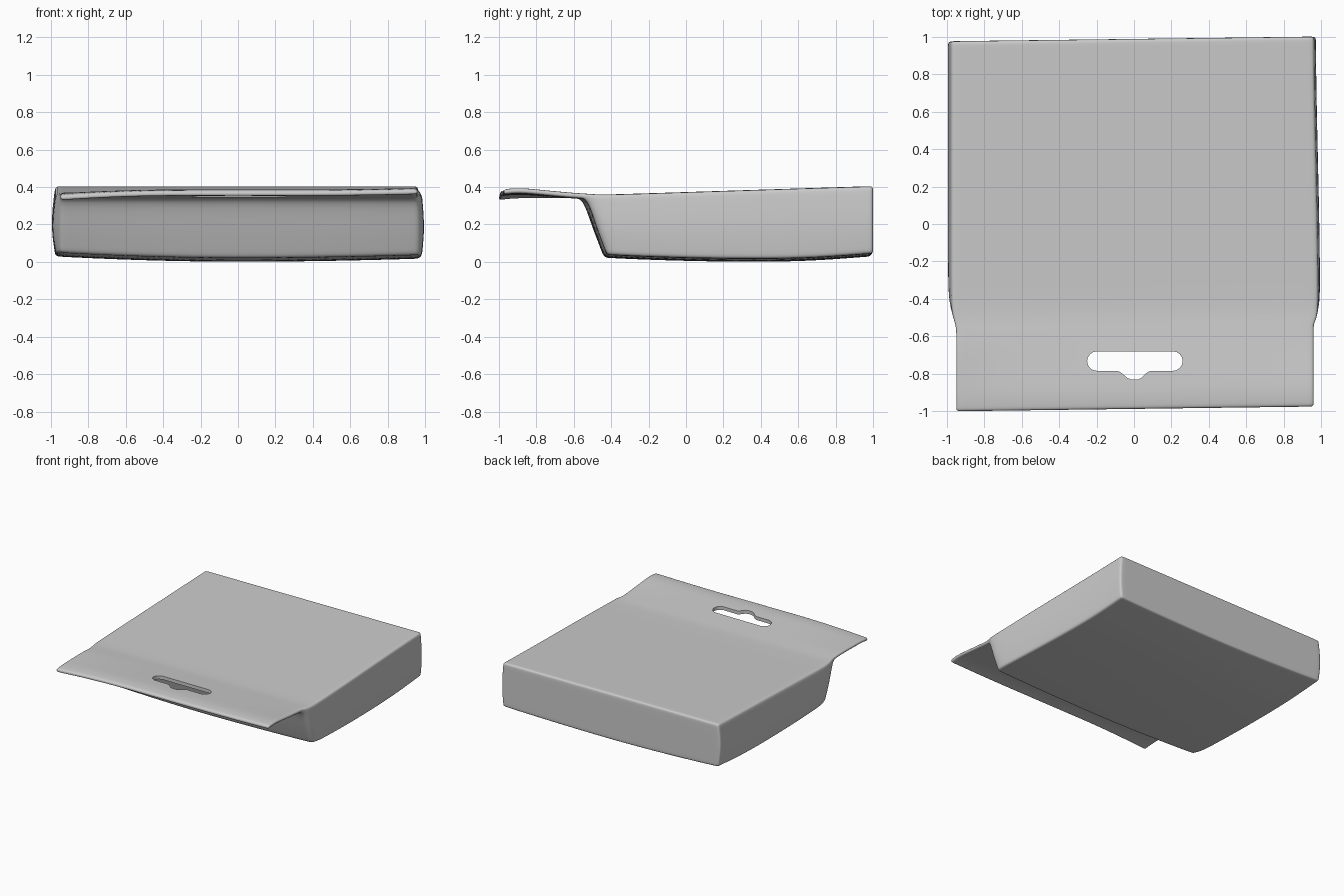
import bpy, bmesh, math

if "Cube" in bpy.data.objects:
    bpy.data.objects.remove(bpy.data.objects["Cube"])

US = [-1, -0.965, -0.8, -0.5, -0.2, 0, 0.2, 0.5, 0.8, 0.965, 1]
YS = [-0.988, -0.965, -0.9, -0.8, -0.7, -0.62, -0.58, -0.55, -0.52, -0.46,
      -0.3, 0, 0.3, 0.6, 0.85, 0.96, 0.988]
HEIGHTS = [0, 0.1, 0.5, 0.9, 1]   # layers; the top layer is the thin sheet
SHEET = 0.028
FRONT = -0.55                      # where the box wall meets the flap


def ramp(t, a, b):
    t = min(1, max(0, (t - a) / (b - a)))
    return t * t * (3 - 2 * t)


def top_z(u, y):
    if y > -0.45:
        z = 0.36 + 0.032 * (y + 0.4)
    else:
        z = 0.358 + 0.068 * (-0.45 - y)
    flap = ramp(-y, 0.6, 0.95)
    z -= 0.016 * ramp(-y, 0.93, 0.99)
    z -= 0.022 * flap * ramp(-u, 0.6, 1)
    return z + 0.008 * flap * ramp(u, 0.6, 1)


def bottom_z(u, y):
    z = 0.024 * u * u * (1.2 if u < 0 else 0.7)
    return z + 0.015 * ((y - 0.3) / 0.7) ** 2 + 0.014 * ramp(y, 0.6, 1)


def position(u, y, k):
    w = HEIGHTS[k]
    top, low = top_z(u, y), bottom_z(u, y)
    under = top - SHEET
    z = top if k == 4 else under if k == 3 else low + (0.03 if k == 1 else 0)
    if k == 2:
        z = (low + under) / 2
    # sides widen behind the flap and bow out at mid height
    bow = 0.03 * (1 - abs(2 * w - 1)) if y > FRONT else 0
    left = 0.95 + (0.025 + bow * 0.8) * ramp(y, -0.56, -0.44)
    right = 0.96 + (0.022 * (1 - ramp(y, -0.4, 1)) + bow * 0.5) * ramp(y, -0.555, -0.5)
    x = u * (left if u < 0 else right)
    # slanted front wall
    if y >= FRONT:
        y += 0.115 * (1 - w) * (0.988 - y) / (0.988 - FRONT)
    return x, y + 0.0125 * u, z


def new_object(name, bm):
    bmesh.ops.recalc_face_normals(bm, faces=bm.faces[:])
    mesh = bpy.data.meshes.new(name)
    bm.to_mesh(mesh)
    bm.free()
    ob = bpy.data.objects.new(name, mesh)
    bpy.context.collection.objects.link(ob)
    return ob


# Box and hanging flap: outer skin of a block of cells
cells = {(i, j, k) for i in range(len(US) - 1) for j in range(len(YS) - 1)
         for k in range(4) if k == 3 or YS[j] >= FRONT}
bm = bmesh.new()
verts = {}


def corner(c):
    if c not in verts:
        verts[c] = bm.verts.new(position(US[c[0]], YS[c[1]], c[2]))
    return verts[c]


for cell in cells:
    for axis in range(3):
        a, b = (axis + 1) % 3, (axis + 2) % 3
        for side in (0, 1):
            nb = list(cell)
            nb[axis] += 2 * side - 1
            if tuple(nb) in cells:
                continue
            quad = []
            for da, db in ((0, 0), (1, 0), (1, 1), (0, 1)):
                c = list(cell)
                c[axis] += side
                c[a] += da
                c[b] += db
                quad.append(corner(tuple(c)))
            bm.faces.new(quad)
box = new_object("hanging_box", bm)

# Hanger slot cutter: rounded slot with a central notch
outline = []
for cx, start in ((0.208, -90), (-0.198, 90)):
    for n in range(9):
        t = math.radians(start + n * 22.5)
        outline.append((cx + 0.052 * math.cos(t), -0.732 + 0.052 * math.sin(t)))
outline += [(-0.085, -0.784), (-0.065, -0.796), (-0.035, -0.822), (-0.015, -0.83),
            (0.02, -0.83), (0.04, -0.822), (0.065, -0.796), (0.085, -0.784)]
bm = bmesh.new()
face = bm.faces.new([bm.verts.new((x, y, 0.2)) for x, y in outline])
ext = bmesh.ops.extrude_face_region(bm, geom=[face])
bmesh.ops.translate(bm, vec=(0, 0, 0.4),
                    verts=[g for g in ext["geom"] if isinstance(g, bmesh.types.BMVert)])
cutter = new_object("slot_cutter", bm)
cutter.hide_render = True

# Smooth the skin, then cut the slot
sub = box.modifiers.new("round", 'SUBSURF')
sub.levels = sub.render_levels = 2
cut = box.modifiers.new("slot", 'BOOLEAN')
cut.operation = 'DIFFERENCE'
cut.object = cutter
cut.solver = 'EXACT'
dg = bpy.context.evaluated_depsgraph_get()
mesh = bpy.data.meshes.new_from_object(box.evaluated_get(dg))
box.modifiers.clear()
box.data = mesh
bpy.data.objects.remove(cutter)

bpy.context.view_layer.objects.active = box
box.select_set(True)
bpy.ops.object.shade_smooth_by_angle(angle=math.radians(50))
